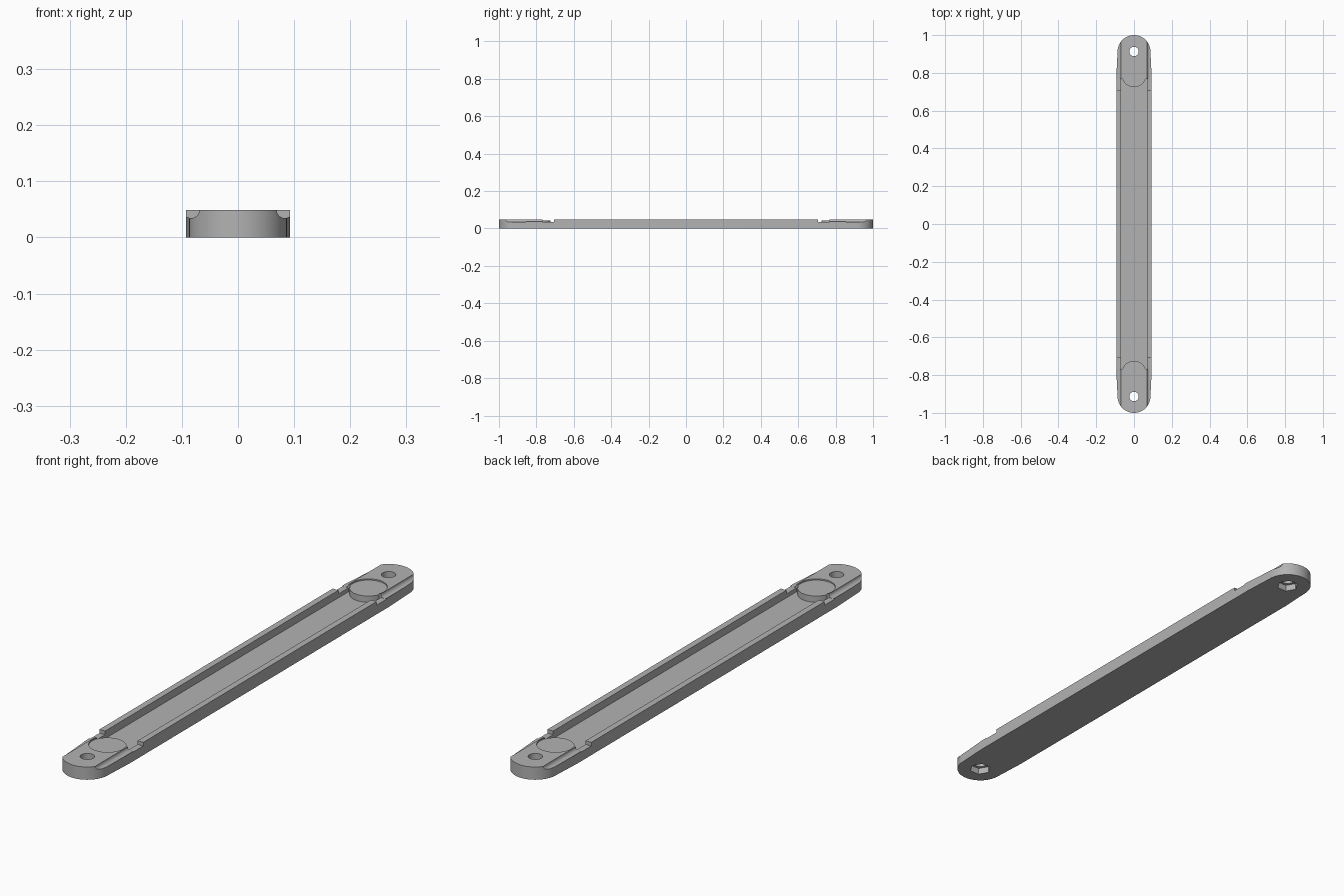
import bpy
import bmesh
from math import sin, cos, pi, asin, sqrt

old = bpy.data.objects.get("Cube")
if old:
    bpy.data.objects.remove(old, do_unlink=True)

HALF_W, HEIGHT, FLOOR = 0.093, 0.049, 0.02
HOLE_Y, END_R = 0.913, 0.087
CHANNEL_X, PAD_Y, DISC_Y, DISC_R = 0.069, 0.767, 0.79, 0.065
NOTCH_Y = 0.707

grey = bpy.data.materials.new("plain grey")
grey.use_nodes = True
colour = (0.45, 0.45, 0.45, 1)
grey.diffuse_color = colour
grey.node_tree.nodes["Principled BSDF"].inputs["Base Color"].default_value = colour


def prism(name, outline, z0, z1):
    """Extrude a flat xy outline from z0 to z1."""
    bm = bmesh.new()
    face = bm.faces.new([bm.verts.new((x, y, z0)) for x, y in outline])
    new = bmesh.ops.extrude_face_region(bm, geom=[face])["geom"]
    moved = [v for v in new if isinstance(v, bmesh.types.BMVert)]
    bmesh.ops.translate(bm, verts=moved, vec=(0, 0, z1 - z0))
    bmesh.ops.recalc_face_normals(bm, faces=bm.faces)
    mesh = bpy.data.meshes.new(name)
    bm.to_mesh(mesh)
    bm.free()
    mesh.materials.append(grey)
    obj = bpy.data.objects.new(name, mesh)
    bpy.context.collection.objects.link(obj)
    return obj


def arc(cy, r, a0, a1, n):
    return [(r * cos(a0 + (a1 - a0) * i / n), cy + r * sin(a0 + (a1 - a0) * i / n))
            for i in range(n + 1)]


def circle(cy, r, n):
    return arc(cy, r, 0, 2 * pi, n)[:-1]


def both_ends(half):
    """Repeat a half outline, turned 180 degrees about z."""
    return half + [(-x, -y) for x, y in half]


def box(x0, x1, y0, y1):
    return [(x0, y0), (x1, y0), (x1, y1), (x0, y1)]


# Bar with tapered, rounded ends
tilt = 0.05
bar = prism("bar", both_ends([(HALF_W, 0.79)] + arc(HOLE_Y, END_R, tilt, pi - tilt, 40)
                             + [(-HALF_W, 0.79)]), 0, HEIGHT)

# Long channel, ending against a round pedestal at each end
dip = asin((DISC_Y - PAD_Y) / DISC_R)
channel = both_ends([(CHANNEL_X, PAD_Y)] + arc(DISC_Y, DISC_R, -dip, dip - pi, 28)
                    + [(-CHANNEL_X, PAD_Y)])
cutters = [prism("channel_cutter", channel, FLOOR, 0.1)]

for end in (-1, 1):
    # Bolt hole, hexagonal nut pocket beneath, shallow round seat
    cutters.append(prism("hole_cutter", circle(end * HOLE_Y, 0.025, 32), -0.02, 0.1))
    cutters.append(prism("nut_cutter", circle(end * HOLE_Y, 0.04, 6), -0.02, 0.025))
    cutters.append(prism("seat_cutter", circle(end * DISC_Y, DISC_R + 0.001, 48), 0.044, 0.1))
    for side in (-1, 1):
        # Notch through the side wall
        xs = sorted((side * 0.065, side * 0.12))
        ys = sorted((end * NOTCH_Y, end * PAD_Y))
        cutters.append(prism("notch_cutter", box(*xs, *ys), 0.035, 0.1))
        # Rounded groove along the upper edge of the end
        groove = prism("groove_cutter", circle(0, 0.0145, 32), -0.15, 0.15)
        groove.rotation_euler.x = pi / 2
        groove.location = (side * 0.0835, end * (NOTCH_Y + 0.151), HEIGHT)
        cutters.append(groove)

bpy.context.view_layer.objects.active = bar
for cutter in cutters:
    cutter.hide_render = True
    mod = bar.modifiers.new("cut", "BOOLEAN")
    mod.operation = "DIFFERENCE"
    mod.solver = "EXACT"
    mod.object = cutter
    bpy.ops.object.modifier_apply(modifier=mod.name)
for cutter in cutters:
    bpy.data.objects.remove(cutter, do_unlink=True)

bpy.ops.object.select_all(action="DESELECT")
bar.select_set(True)
bpy.ops.object.shade_smooth_by_angle(angle=pi / 6)
